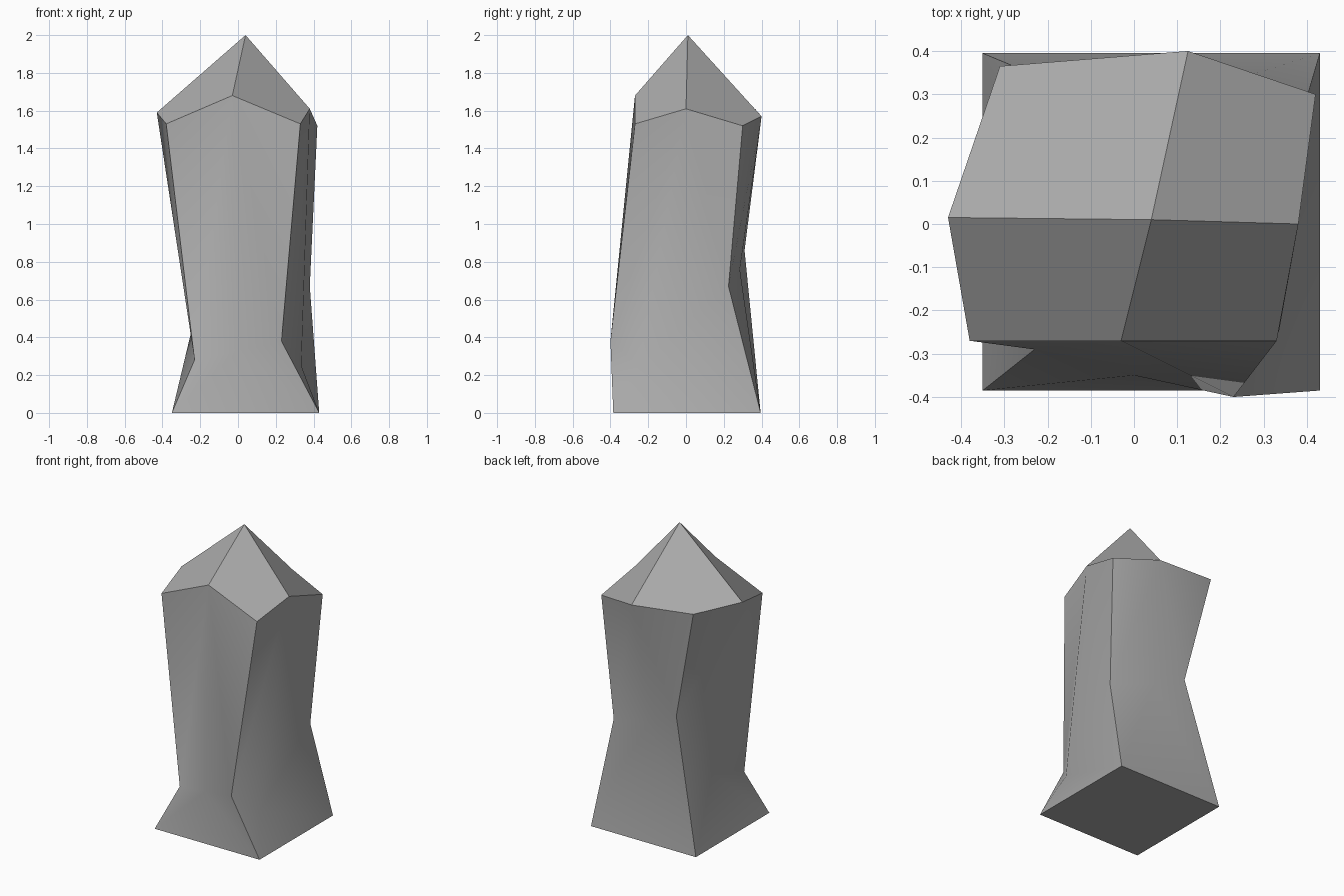
import bpy
import bmesh

# Remove the default cube only
default_cube = bpy.data.objects.get("Cube")
if default_cube:
    bpy.data.objects.remove(default_cube, do_unlink=True)


def flat_material(name, value):
    mat = bpy.data.materials.new(name)
    mat.use_nodes = True
    colour = (value, value, value, 1)
    mat.diffuse_color = colour
    mat.node_tree.nodes["Principled BSDF"].inputs["Base Color"].default_value = colour
    return mat


bm = bmesh.new()
side_of = {}


def ring(points):
    return [bm.verts.new(p) for p in points]


def add_face(side, *verts):
    face = bm.faces.new(verts)
    face.smooth = True
    side_of[face] = side


# Control rings, anticlockwise from the front right corner;
# each middle point follows the corner it comes after
base = ring([(-.35, -.385, 0), (.43, -.385, 0), (.43, .395, 0), (-.35, .395, 0)])
waist = ring([(-.23, -.29, .28), (.23, -.40, .38), (.38, .225, .67), (-.145, .31, .86)])
waist_mid = ring([(0, -.35, .33), (.335, -.25, .25), (.08, .285, .76), (-.25, .08, .42)])
crown = ring([(-.38, -.27, 1.53), (.33, -.27, 1.53), (.42, .30, 1.52), (-.31, .365, 1.61)])
crown_mid = ring([(-.03, -.27, 1.68), (.38, 0, 1.61), (.125, .40, 1.57), (-.43, .015, 1.59)])
apex = bm.verts.new((.04, .01, 2))

for i in range(4):
    j = (i + 1) % 4
    side = "wall" + str(i)
    # Flared foot
    add_face(side, base[i], waist_mid[i], waist[i])
    add_face(side, base[i], base[j], waist_mid[i])
    add_face(side, base[j], waist[j], waist_mid[i])
    # Pinched shaft
    add_face(side, waist[i], crown_mid[i], crown[i])
    add_face(side, waist[i], waist_mid[i], crown_mid[i])
    add_face(side, waist_mid[i], waist[j], crown_mid[i])
    add_face(side, waist[j], crown[j], crown_mid[i])
    # Pointed cap facet around one crown corner
    add_face("cap" + str(i), crown_mid[i - 1], crown[i], crown_mid[i], apex)
add_face("underside", *reversed(base))

# Keep every border between sides crisp
for edge in bm.edges:
    a, b = edge.link_faces
    edge.smooth = side_of[a] == side_of[b]

mesh = bpy.data.meshes.new("stone_pillar")
bm.to_mesh(mesh)
bm.free()
mesh.materials.append(flat_material("stone grey", .4))
pillar = bpy.data.objects.new("stone_pillar", mesh)
bpy.context.collection.objects.link(pillar)
